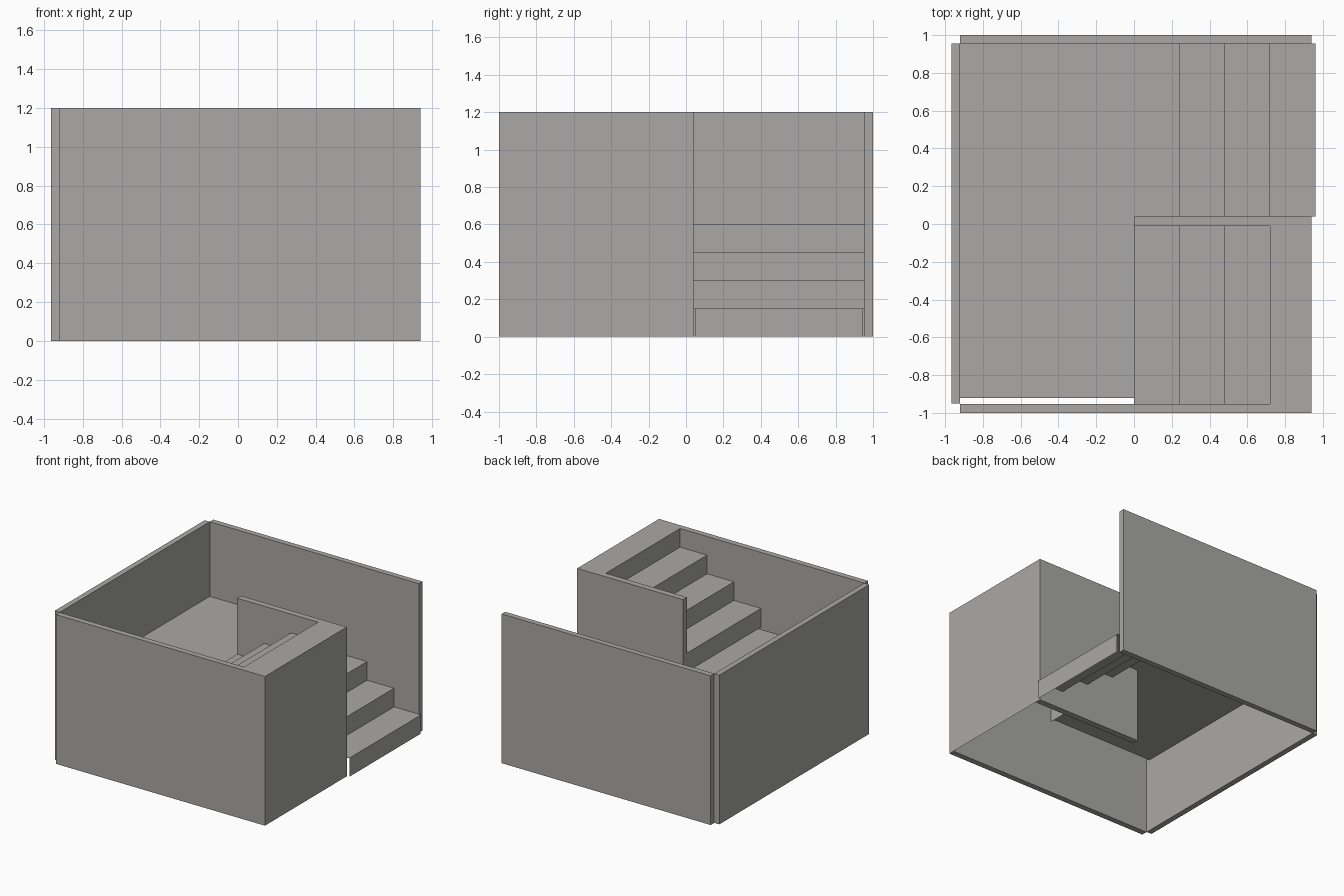
import bpy
import bmesh

if "Cube" in bpy.data.objects:
    bpy.data.objects.remove(bpy.data.objects["Cube"], do_unlink=True)

STEP, GOING = 0.15, 0.24
HALF, TOP = 0.6, 1.2

concrete = bpy.data.materials.new("warm_grey_concrete")
concrete.use_nodes = True
concrete.diffuse_color = (0.40, 0.395, 0.38, 1)
concrete.node_tree.nodes["Principled BSDF"].inputs["Base Color"].default_value = (0.40, 0.395, 0.38, 1)


def finish(name, bm):
    mesh = bpy.data.meshes.new(name)
    bm.to_mesh(mesh)
    bm.free()
    mesh.materials.append(concrete)
    obj = bpy.data.objects.new(name, mesh)
    bpy.context.collection.objects.link(obj)
    return obj


def wall(name, x0, x1, y0, y1):
    """Full-height upright box."""
    bm = bmesh.new()
    bmesh.ops.create_cube(bm, size=1)
    for v in bm.verts:
        v.co.x = x1 if v.co.x > 0 else x0
        v.co.y = y1 if v.co.y > 0 else y0
        v.co.z = TOP if v.co.z > 0 else 0
    return finish(name, bm)


def folded_sheet(name, profile, y0, y1):
    """Sweep an (x, z) profile along y into a thin folded sheet."""
    bm = bmesh.new()
    rows = [[bm.verts.new((x, y, z)) for y in (y0, y1)] for x, z in profile]
    for a, b in zip(rows, rows[1:]):
        bm.faces.new((a[0], a[1], b[1], b[0]))
    return finish(name, bm)


# Enclosing walls and the wall between the flights
wall("left_side_wall", -0.965, -0.92, -0.95, 0.955)
wall("back_wall", -0.92, 0.94, 0.955, 1.0)
wall("front_wall", -0.92, 0.94, -1.0, -0.953)
wall("middle_wall", 0, 0.94, -0.01, 0.04)

# Lower flight, rising from the open end to the half landing
lower = []
for i in range(4):
    x = 0.96 - i * GOING
    lower += [(x, i * STEP), (x, (i + 1) * STEP)]
folded_sheet("first_riser", lower[:2], 0.047, 0.947)
folded_sheet("lower_flight", lower[1:] + [(0, HALF)], 0.04, 0.955)

# Half landing
folded_sheet("half_landing", [(-0.92, HALF), (0, HALF)], -0.92, 0.955)

# Upper flight, top landing and the end panel below it
upper = []
for i in range(4):
    x = i * GOING
    upper += [(x, HALF + i * STEP), (x, HALF + (i + 1) * STEP)]
upper += [(0.94, TOP), (0.94, 0)]
folded_sheet("upper_flight_and_end_panel", upper, -0.953, -0.01)
